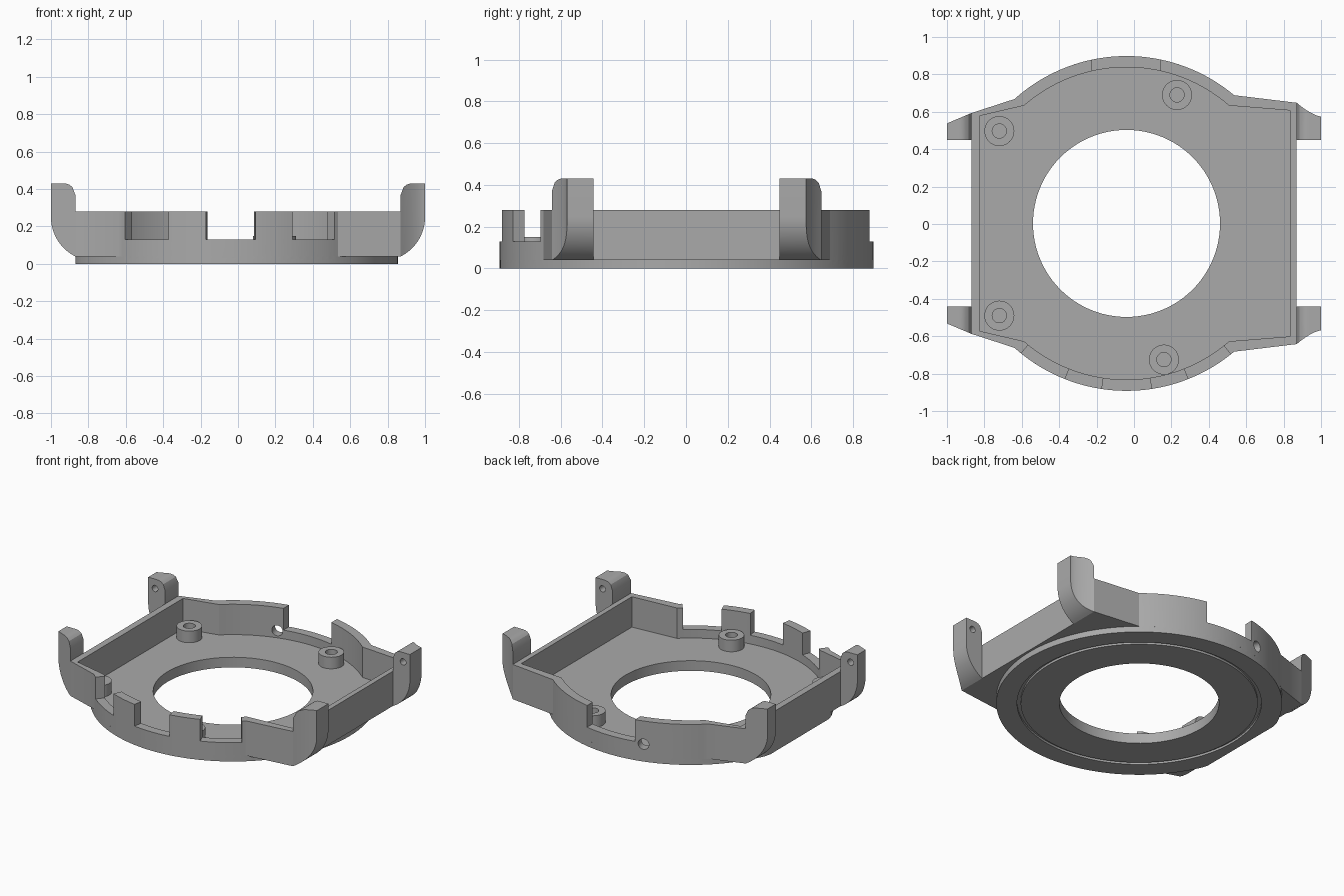
import bpy, bmesh, math
from mathutils import Matrix

if "Cube" in bpy.data.objects:
    bpy.data.objects.remove(bpy.data.objects["Cube"])

CX, CY = -0.04, 0.003          # centre of the round opening
grey = bpy.data.materials.new("mid_grey")
grey.diffuse_color = (0.40, 0.40, 0.40, 1)
grey.use_nodes = True
grey.node_tree.nodes["Principled BSDF"].inputs["Base Color"].default_value = grey.diffuse_color


def make(name, bm):
    bmesh.ops.recalc_face_normals(bm, faces=bm.faces)
    me = bpy.data.meshes.new(name)
    bm.to_mesh(me)
    bm.free()
    me.materials.append(grey)
    ob = bpy.data.objects.new(name, me)
    bpy.context.collection.objects.link(ob)
    return ob


def prism(name, pts, z0, z1):
    bm = bmesh.new()
    f = bm.faces.new([bm.verts.new((x, y, z0)) for x, y in pts])
    up = bmesh.ops.extrude_face_region(bm, geom=[f])["geom"]
    bmesh.ops.translate(bm, vec=(0, 0, z1 - z0),
                        verts=[v for v in up if isinstance(v, bmesh.types.BMVert)])
    return make(name, bm)


def rod(name, r, depth, loc, rot=Matrix()):
    bm = bmesh.new()
    bmesh.ops.create_cone(bm, cap_ends=True, segments=32, radius1=r, radius2=r, depth=depth,
                          matrix=Matrix.Translation(loc) @ rot)
    return make(name, bm)


def revolve(name, prof, x, y, n, closed=False):
    bm = bmesh.new()
    rings = [[bm.verts.new((x + r * math.cos(2 * math.pi * i / n),
                            y + r * math.sin(2 * math.pi * i / n), z)) for i in range(n)]
             for r, z in prof]
    for a, b in zip(rings, rings[1:] + (rings[:1] if closed else [])):
        for i in range(n):
            j = (i + 1) % n
            bm.faces.new((a[i], a[j], b[j], b[i]))
    return make(name, bm)


def combine(ob, tool, op):
    m = ob.modifiers.new("cut", "BOOLEAN")
    m.operation, m.solver, m.object = op, "EXACT", tool
    bpy.context.view_layer.objects.active = ob
    bpy.ops.object.modifier_apply(modifier=m.name)
    bpy.data.objects.remove(tool)


def polar(r, deg):
    a = math.radians(deg)
    return CX + r * math.cos(a), CY + r * math.sin(a)


def outline(r, a_right, a_left, right, left):
    """Back half: right corner, arc, left corner; then mirrored for the front."""
    arc = [polar(r, a_right + (a_left - a_right) * i / 40) for i in range(41)]
    back = [right] + arc + [left]
    return back + [(x, 2 * CY - y) for x, y in reversed(back)]


# Case body: outer shape, round base, then the tray cavity
body = prism("case_body", outline(0.895, 50, 132, (0.87, 0.648), (-0.87, 0.593)), 0.04, 0.28)
disc = [polar(0.895, i * 3) for i in range(120)]
base = prism("base", [(max(x, -0.87), y) for x, y in disc if x > -0.9], 0, 0.04)
combine(body, base, "UNION")
cavity = prism("cavity", outline(0.835, 49, 131, (0.835, 0.607), (-0.825, 0.578)), 0.07, 0.5)
combine(body, cavity, "DIFFERENCE")
combine(body, prism("opening", [polar(0.5, i * 3.75) for i in range(96)], -0.1, 0.3), "DIFFERENCE")

# Rim notches: three radial at the front, one straight at the back
for a, b in ((-129, -111.7), (-98.5, -81.4), (-68.3, -51.5)):
    combine(body, prism("notch", [polar(0.78, a), polar(0.97, a), polar(0.97, b), polar(0.78, b)],
                        0.13, 0.5), "DIFFERENCE")
combine(body, prism("notch", [(-0.225, 0.7), (0.14, 0.7), (0.14, 1), (-0.225, 1)], 0.13, 0.5),
        "DIFFERENCE")

# Round hole through the back wall
hx, hy = polar(0.87, 105.6)
turn = Matrix.Rotation(math.radians(105.6), 4, "Z") @ Matrix.Rotation(math.pi / 2, 4, "Y")
combine(body, rod("wall_hole", 0.036, 0.16, (hx, hy, 0.12), turn), "DIFFERENCE")

# Groove in the underside
groove = revolve("groove", [(0.742, -0.02), (0.765, -0.02), (0.765, 0.015), (0.742, 0.015)],
                 CX, CY, 96, True)
combine(body, groove, "DIFFERENCE")


# Strap lugs: swept from the side wall outward, with a pin hole in the inner face
def lug(name, sx, sy):
    bm = bmesh.new()
    prev = None
    for i in range(17):
        t = i / 16
        x = 0.87 + 0.13 * (1 - (1 - t) ** 2) if t < 1 else 1.0
        low = 0.25 - math.sqrt(max(0, 0.235 ** 2 - (x - 0.765) ** 2))
        high = 0.37 + math.sqrt(max(0, 0.06 ** 2 - min(0, x - 0.93) ** 2))
        u = (1 - x) / 0.13
        out = 0.572 + 0.073 * u ** 1.5 if sx > 0 else 0.535 + 0.055 * u
        ring = [bm.verts.new((sx * x, CY + sy * y, z)) for y, z in
                ((0.445, low), (out, low), (out, high), (0.445, high))]
        if prev:
            for k in range(4):
                bm.faces.new((prev[k], prev[k - 1], ring[k - 1], ring[k]))
        else:
            bm.faces.new(ring)
        prev = ring
    bm.faces.new(prev)
    ob = make(name, bm)
    pin = rod("pin", 0.022, 0.12, (sx * 0.948, CY + sy * 0.445, 0.365),
              Matrix.Rotation(math.pi / 2, 4, "X"))
    combine(ob, pin, "DIFFERENCE")
    return ob


parts = [body]
for sx, side in ((1, "right"), (-1, "left")):
    for sy, end in ((1, "back"), (-1, "front")):
        parts.append(lug(f"strap_lug_{side}_{end}", sx, sy))

# Screw posts standing on the tray floor
for i, (x, y) in enumerate(((-0.72, 0.497), (-0.72, -0.49), (0.23, 0.69), (0.16, -0.725))):
    parts.append(revolve(f"screw_post_{i + 1}",
                         [(0.08, 0.07), (0.08, 0.15), (0.038, 0.15), (0.038, 0.07)], x, y, 40))

# Smooth the curved walls, keep the edges sharp
for ob in parts:
    bpy.ops.object.select_all(action="DESELECT")
    ob.select_set(True)
    bpy.context.view_layer.objects.active = ob
    bpy.ops.object.shade_smooth_by_angle(angle=math.radians(25))
